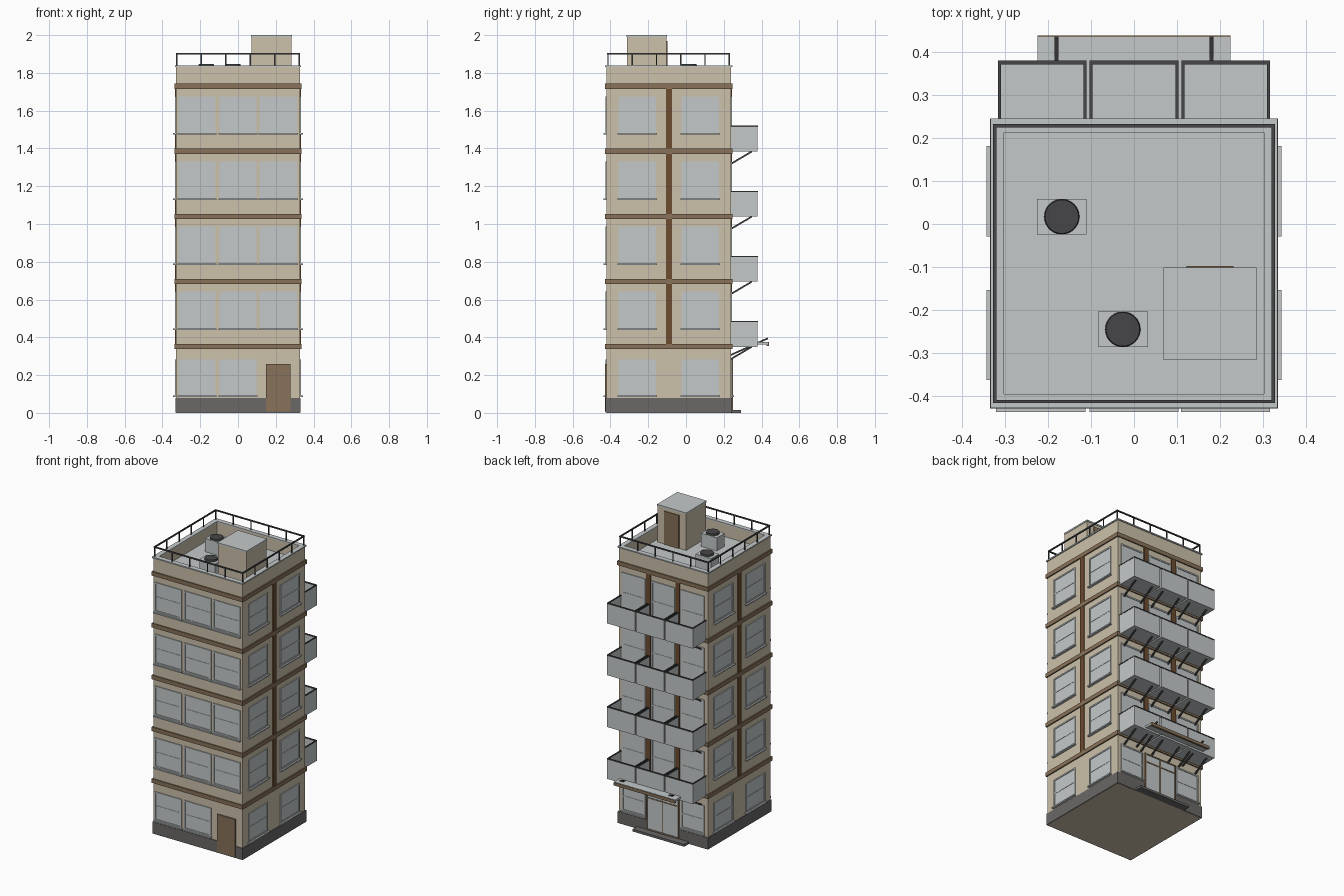
import bpy, bmesh, math
from mathutils import Vector, Matrix

if "Cube" in bpy.data.objects:
    bpy.data.objects.remove(bpy.data.objects["Cube"])


def material(name, r, g, b):
    m = bpy.data.materials.new(name)
    m.diffuse_color = [(c / 255 / 12.92 if c < 11 else ((c / 255 + .055) / 1.055) ** 2.4)
                       for c in (r, g, b)] + [1]
    m.use_nodes = True
    m.node_tree.nodes["Principled BSDF"].inputs["Base Color"].default_value = m.diffuse_color
    return m


WALL = material("beige_wall", 204, 193, 170)
BAND = material("band_brown", 136, 114, 90)
TRIM = material("dark_brown", 108, 76, 48)
GREY = material("light_grey", 196, 201, 202)
BASE = material("base_grey", 106, 104, 103)
DARK = material("rail_dark", 70, 70, 72)

# body limits
X, Y0, Y1 = .327, -.421, .238
ROOF, TOP, STEP = 1.745, 1.832, .3445


class Part:
    """Collects simple solids into one named object."""

    def __init__(self, name, mat):
        self.name, self.mat, self.bm = name, mat, bmesh.new()

    def box(self, x0, x1, y0, y1, z0, z1):
        c = Vector(((x0 + x1) / 2, (y0 + y1) / 2, (z0 + z1) / 2))
        s = Matrix.Diagonal((abs(x1 - x0), abs(y1 - y0), abs(z1 - z0), 1))
        bmesh.ops.create_cube(self.bm, size=1, matrix=Matrix.Translation(c) @ s)

    def on(self, side, u0, u1, d0, d1, z0, z1):
        """Box on a facade: u runs along it, d is distance out from the wall."""
        if side == "front":
            self.box(u0, u1, Y0 - d1, Y0 - d0, z0, z1)
        elif side == "back":
            self.box(u0, u1, Y1 + d0, Y1 + d1, z0, z1)
        else:
            s = 1 if side == "right" else -1
            self.box(s * (X + d0), s * (X + d1), u0, u1, z0, z1)

    def ring(self, inner, outer, z0, z1):
        """Rectangular ring round the body; offsets measured out from the walls."""
        xo, xi = X + outer, X + inner
        for s in (-1, 1):
            self.box(s * xi, s * xo, Y0 - outer, Y1 + outer, z0, z1)
        self.box(-xi, xi, Y0 - outer, Y0 - inner, z0, z1)
        self.box(-xi, xi, Y1 + inner, Y1 + outer, z0, z1)

    def beam(self, a, b, w):
        a, b = Vector(a), Vector(b)
        m = Matrix.Translation((a + b) / 2) @ (b - a).to_track_quat('Z', 'Y').to_matrix().to_4x4()
        bmesh.ops.create_cube(self.bm, size=1, matrix=m @ Matrix.Diagonal((w, w, (b - a).length, 1)))

    def done(self, smooth=False):
        me = bpy.data.meshes.new(self.name)
        self.bm.to_mesh(me)
        self.bm.free()
        me.materials.append(self.mat)
        ob = bpy.data.objects.new(self.name, me)
        bpy.context.collection.objects.link(ob)
        if smooth:
            bpy.context.view_layer.objects.active = ob
            ob.select_set(True)
            bpy.ops.object.shade_smooth_by_angle(angle=math.radians(40))
            ob.select_set(False)


# walls and parapet
p = Part("walls", WALL)
p.box(-X, X, Y0, Y1, 0, ROOF)
p.ring(-.022, 0, ROOF, TOP)
p.done()

p = Part("base", BASE)
p.ring(0, .005, .001, .078)
p.done()

p = Part("floor_bands", BAND)
for i in range(5):
    p.ring(0, .008, .338 + i * STEP, .365 + i * STEP)
p.done()

p = Part("roof_deck", GREY)
p.box(-X + .02, X - .02, Y0 + .02, Y1 - .02, ROOF - .002, ROOF + .004)
p.done()

p = Part("parapet_coping", GREY)
p.ring(-.025, .007, TOP, TOP + .008)
p.done()

# vertical trims between the floor bands
p = Part("pilasters", TRIM)
for i in range(4):
    z0, z1 = .365 + i * STEP, .338 + (i + 1) * STEP
    for side in ("left", "right"):
        p.on(side, -.107, -.073, 0, .006, z0, z1)
    for u in (-.108, .108):
        p.on("back", u - .016, u + .016, 0, .006, z0, z1)
p.done()

# windows: pane, frame, middle rail and sill
glass, frame, sill = Part("window_panes", GREY), Part("window_frames", GREY), Part("window_sills", GREY)


def window(side, c, w, z0, z1, with_sill=True):
    a, b, t = c - w / 2, c + w / 2, .009
    glass.on(side, a, b, 0, .002, z0, z1)
    for u in (a, b - t):
        frame.on(side, u, u + t, 0, .006, z0, z1)
    for z in (z0, (z0 + z1 - t) / 2, z1 - t):
        frame.on(side, a + t, b - t, 0, .006 if z != (z0 + z1 - t) / 2 else .004, z, z + t)
    if with_sill:
        sill.on(side, a - .005, b + .005, 0, .016, z0 - .008, z0)


for i in range(5):
    z0 = .093 if i == 0 else .447 + (i - 1) * STEP
    z1 = z0 + (.19 if i == 0 else .195)
    for c in (-.217, 0, .213):
        if i or c < .1:
            window("front", c, .198, z0, z1)
    for side in ("left", "right"):
        for c in (-.258, .076):
            window(side, c, .2, z0, z1)
    # balcony doors above, shop windows at street level
    for c in (-.217, 0, .217):
        if i:
            window("back", c, .172 if c else .17, z0 - .075, z1, False)
        elif c:
            window("back", c, .17, z0, z1)
for p in (glass, frame, sill):
    p.done()

# front door
p = Part("front_door", BAND)
p.on("front", .147, .279, 0, .009, .008, .258)
p.done()

# back entrance: glazed double door with brown frame
p = Part("entrance_glass", GREY)
p.on("back", -.118, .118, 0, .007, .016, .28)
p.done()
p = Part("entrance_frame", BAND)
for u in (-.12, -.004, .112):
    p.on("back", u, u + .008, 0, .011, .016, .285)
for z in (.016, .225, .277):
    p.on("back", -.12, .12, 0, .010, z, z + .008)
p.done()
p = Part("entrance_step", BASE)
p.box(-.19, .19, Y1, .29, 0, .015)
p.done()

# entrance canopy
p = Part("canopy", GREY)
p.box(-.225, .225, Y1, .435, .362, .376)
p.done()
p = Part("canopy_trim", BAND)
p.box(-.225, .225, .425, .439, .354, .374)
p.done()
p = Part("canopy_struts", DARK)
for x in (-.18, .18):
    p.beam((x, Y1, .307), (x, .434, .395), .009)
p.done()

# balconies
panel, rail, brace = Part("balcony_panels", GREY), Part("balcony_rails", DARK), Part("balcony_braces", DARK)
for i in range(4):
    z0, z1 = .35 + i * STEP, .487 + i * STEP
    for c in (-.213, 0, .213):
        a, b, f = c - .102, c + .102, .378
        panel.box(a, b, Y1, f, z0, z0 + .01)
        panel.box(a, b, f - .005, f, z0 + .01, z1 - .007)
        rail.box(a - .001, b + .001, f - .007, f + .002, z1 - .007, z1)
        for x in (a, b - .005):
            panel.box(x, x + .005, Y1, f - .005, z0 + .01, z1 - .007)
            rail.box(x - .001, x + .006, Y1, f - .007, z1 - .007, z1)
        for x in (c - .065, c + .065):
            brace.beam((x, Y1, z0 - .065), (x, .348, z0), .009)
for p in (panel, rail, brace):
    p.done()

# roof railing
p = Part("roof_railing", DARK)
RX, RA, RB = .324, -.413, .229
for s in (-1, 1):
    p.box(s * RX - .004, s * RX + .004, RA - .004, RB + .004, 1.898, 1.906)
    for k in range(6):
        y = RA + (RB - RA) * k / 5
        p.box(s * RX - .003, s * RX + .003, y - .003, y + .003, TOP, 1.9)
for y in (RA, RB):
    p.box(-RX, RX, y - .004, y + .004, 1.898, 1.906)
    for k in range(1, 5):
        x = -RX + 2 * RX * k / 5
        p.box(x - .003, x + .003, y - .003, y + .003, TOP, 1.9)
p.done()

# stair house on the roof
p = Part("stair_house", WALL)
p.box(.072, .282, -.313, -.104, ROOF, 1.99)
p.done()
p = Part("stair_house_roof", GREY)
p.box(.069, .285, -.316, -.101, 1.99, 2)
p.done()
p = Part("stair_house_door", BAND)
p.box(.122, .231, -.104, -.098, 1.75, 1.97)
p.done()

# cooling units with round fans
box, fan = Part("cooling_units", GREY), Part("cooling_fans", DARK)
for x, y in ((-.168, .017), (-.026, -.245)):
    box.box(x - .058, x + .058, y - .041, y + .041, ROOF, 1.836)
    bmesh.ops.create_cone(fan.bm, cap_ends=True, segments=32, radius1=.041, radius2=.039, depth=.012,
                          matrix=Matrix.Translation((x, y, 1.842)))
box.done()
fan.done(smooth=True)
